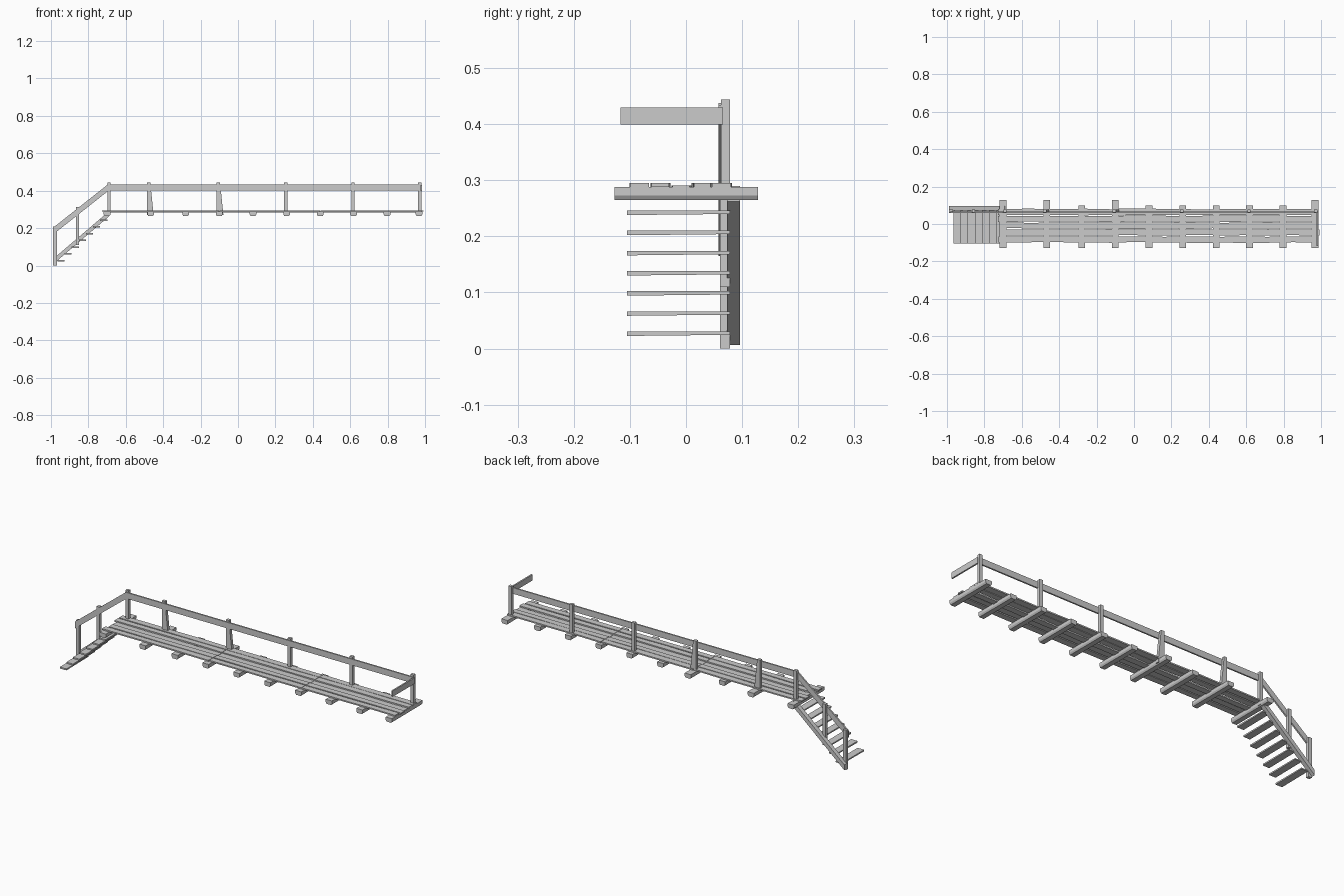
import bpy, bmesh, random
from mathutils import Vector

random.seed(4)
if "Cube" in bpy.data.objects:
    bpy.data.objects.remove(bpy.data.objects["Cube"], do_unlink=True)

wood = bpy.data.materials.new("weathered grey wood")
wood.use_nodes = True
grey = (0.6, 0.6, 0.6, 1)
wood.diffuse_color = grey
wood.node_tree.nodes["Principled BSDF"].inputs["Base Color"].default_value = grey


def prism(name, outline, lo, hi, axis="y"):
    """Extrude an xz outline along y, or an xy outline along z."""
    def place(a, b, d):
        return Vector((a, d, b)) if axis == "y" else Vector((a, b, d))
    bm = bmesh.new()
    face = bm.faces.new([bm.verts.new(place(a, b, lo)) for a, b in outline])
    ext = bmesh.ops.extrude_face_region(bm, geom=[face])
    moved = [v for v in ext["geom"] if isinstance(v, bmesh.types.BMVert)]
    bmesh.ops.translate(bm, verts=moved, vec=place(0, 0, hi - lo))
    bmesh.ops.recalc_face_normals(bm, faces=bm.faces)
    mesh = bpy.data.meshes.new(name)
    bm.to_mesh(mesh)
    bm.free()
    mesh.materials.append(wood)
    obj = bpy.data.objects.new(name, mesh)
    bpy.context.collection.objects.link(obj)
    return obj


def bar(name, x0, x1, z0, z1, y0, y1):
    return prism(name, [(x0, z0), (x1, z0), (x1, z1), (x0, z1)], y0, y1)


def sloped(name, x0, x1, low, high, height, y0, y1):
    return prism(name, [(x0, low), (x1, high), (x1, high + height), (x0, low + height)], y0, y1)


# Cross joists under the deck, some reaching further back to carry posts
joists = [-0.7, -0.467, -0.28, -0.1, 0.08, 0.26, 0.44, 0.618, 0.797, 0.968]
long_joists = (0, 1, 3, 9)
for i, x in enumerate(joists):
    back = 0.128 if i in long_joists else 0.1
    prism("joist", [(x - 0.013, 0.265), (x + 0.013, 0.265), (x + 0.018, 0.273),
                    (x + 0.018, 0.288), (x - 0.018, 0.288), (x - 0.018, 0.273)],
          -0.127, back)

# Deck boards with slightly wavy edges, laid in lengths butted over joists
rows = [(-0.083, 0.288), (-0.045, 0.288), (-0.008, 0.284), (0.028, 0.288), (0.064, 0.288)]
for row, (y, z) in enumerate(rows):
    ends = [-0.73 + random.uniform(0, 0.02), -0.1, 0.44, 0.985 + random.uniform(0, 0.01)]
    for x0, x1 in zip(ends, ends[1:]):
        xs = [x0 + 0.001 + (x1 - x0 - 0.002) * i / 4 for i in range(5)]
        front = [(x, y - 0.016 - random.uniform(-0.002, 0.002)) for x in xs]
        rear = [(x, y + 0.016 + random.uniform(-0.002, 0.002)) for x in reversed(xs)]
        prism("deck_board", front + rear, z, z + 0.007, "z")

# Deck railing posts: two are broad at the foot
for x, spread in ((-0.69, 0), (-0.478, 0.009), (-0.105, 0.009), (0.255, 0), (0.615, 0), (0.971, 0)):
    prism("deck_post", [(x - 0.009, 0.27), (x + 0.009 + 2 * spread, 0.27),
                        (x + 0.009, 0.444), (x - 0.009, 0.444)], 0.062, 0.078)

# Stair railing posts
bar("lower_stair_post", -0.988, -0.969, 0.0, 0.208, 0.061, 0.078)
bar("middle_stair_post", -0.867, -0.85, 0.11, 0.313, 0.061, 0.078)

# Handrails
bar("deck_handrail", -0.7, 0.98, 0.402, 0.434, 0.058, 0.066)
bar("end_handrail", 0.976, 0.984, 0.399, 0.43, -0.117, 0.066)
sloped("stair_handrail", -0.99, -0.69, 0.165, 0.402, 0.036, 0.058, 0.066)

# Stair stringer behind the posts
sloped("stair_stringer", -0.99, -0.69, 0.006, 0.262, 0.028, 0.073, 0.096)

# Seven stair treads, thicker toward the open side
for i in range(7):
    x, z = -0.946 + 0.038 * i, 0.0275 + 0.0359 * i
    tread = bar("stair_tread", x - 0.019, x + 0.019, z - 0.003, z + 0.003, -0.105, 0.078)
    for v in tread.data.vertices:
        if v.co.y < 0 and v.co.z < z:
            v.co.z -= 0.002
